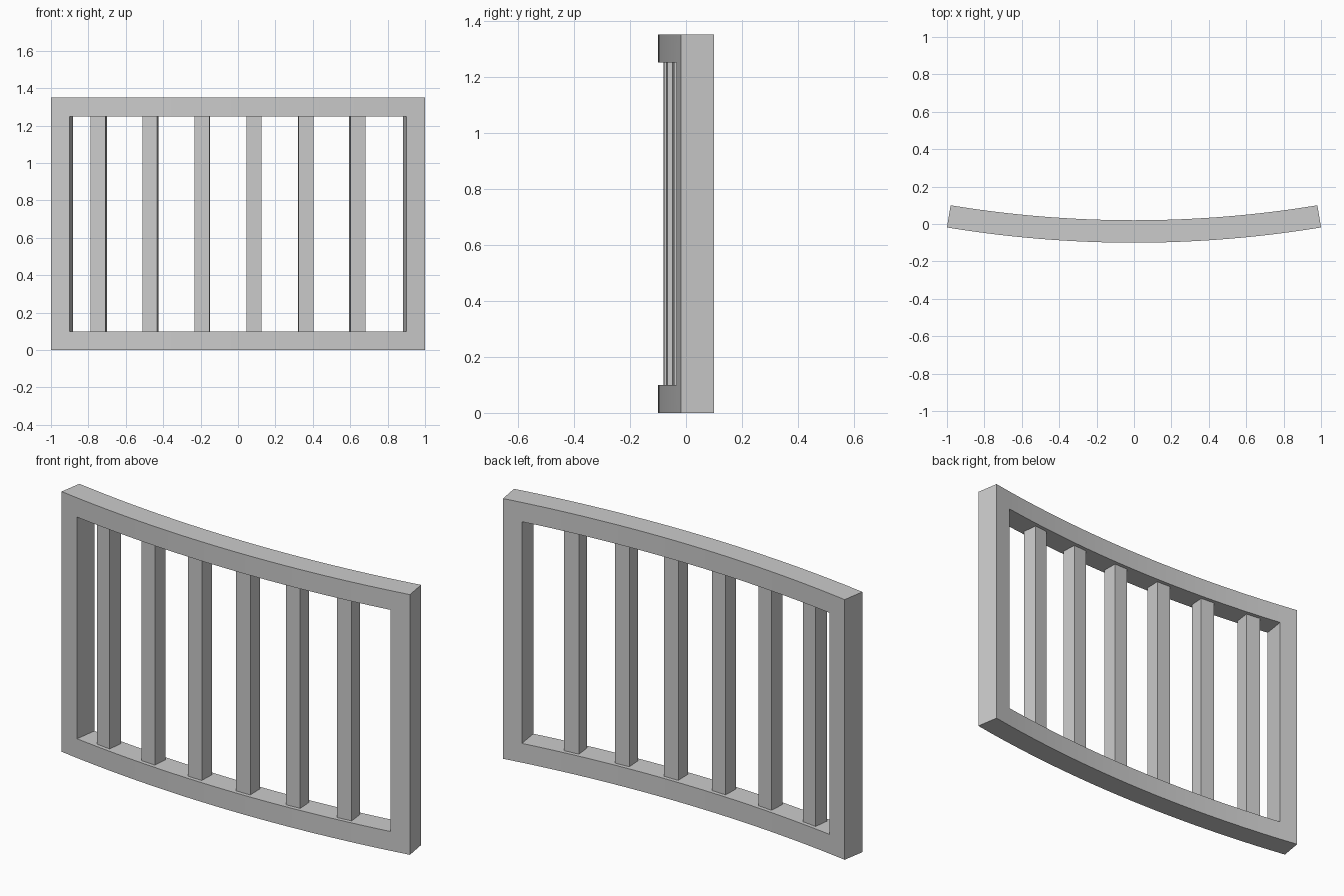
import bpy, bmesh, math

if "Cube" in bpy.data.objects:
    bpy.data.objects.remove(bpy.data.objects["Cube"])

R = 6.176            # radius of the front curve
CY = R - 0.10        # y of the curve centre
DEPTH = 0.12
HEIGHT, RAIL = 1.35, 0.10
END = math.asin(1.0 / R)      # half angle of the whole panel
INNER = math.asin(0.9 / R)    # half angle of the opening
SEGMENTS = 32

grey = bpy.data.materials.new("light grey")
grey.diffuse_color = (0.6, 0.6, 0.6, 1)
grey.use_nodes = True
grey.node_tree.nodes["Principled BSDF"].inputs["Base Color"].default_value = grey.diffuse_color


def bend(angle, depth, z):
    """Point on the curved panel, depth measured back from the front face."""
    r = R - depth
    return (r * math.sin(angle), CY - r * math.cos(angle), z)


def finish(bm, name):
    bmesh.ops.recalc_face_normals(bm, faces=bm.faces)
    mesh = bpy.data.meshes.new(name)
    bm.to_mesh(mesh)
    bm.free()
    mesh.materials.append(grey)
    ob = bpy.data.objects.new(name, mesh)
    bpy.context.collection.objects.link(ob)
    return ob


# Frame: flat ring of cells, thickened, then bent round the curve
angles = [-END] + [-INNER + 2 * INNER * i / SEGMENTS for i in range(SEGMENTS + 1)] + [END]
heights = [0, RAIL, HEIGHT - RAIL, HEIGHT]
bm = bmesh.new()
grid = [[bm.verts.new((a, 0, z)) for z in heights] for a in angles]
for i in range(len(angles) - 1):
    for j in range(3):
        if j == 1 and 0 < i < len(angles) - 2:
            continue  # the opening
        bm.faces.new((grid[i][j], grid[i + 1][j], grid[i + 1][j + 1], grid[i][j + 1]))
front = bm.faces[:]
back = bmesh.ops.extrude_face_region(bm, geom=front, use_keep_orig=True)["geom"]
for v in back:
    if isinstance(v, bmesh.types.BMVert):
        v.co.y = DEPTH
for v in bm.verts:
    v.co = bend(*v.co)
frame = finish(bm, "curved_frame")
bpy.context.view_layer.objects.active = frame
frame.select_set(True)
bpy.ops.object.shade_smooth_by_angle(angle=math.radians(30))

# Square upright bars, each turned to face along the curve
BAR = 0.08
for k in range(6):
    angle = -0.122 + k * 0.0453
    bm = bmesh.new()
    bmesh.ops.create_cube(bm, size=1)
    for v in bm.verts:
        v.co.x *= BAR
        v.co.y *= BAR
        v.co.z *= HEIGHT - 2 * RAIL
    bar = finish(bm, f"upright_bar_{k + 1}")
    bar.location = bend(angle, DEPTH / 2, HEIGHT / 2)
    bar.rotation_euler.z = angle
